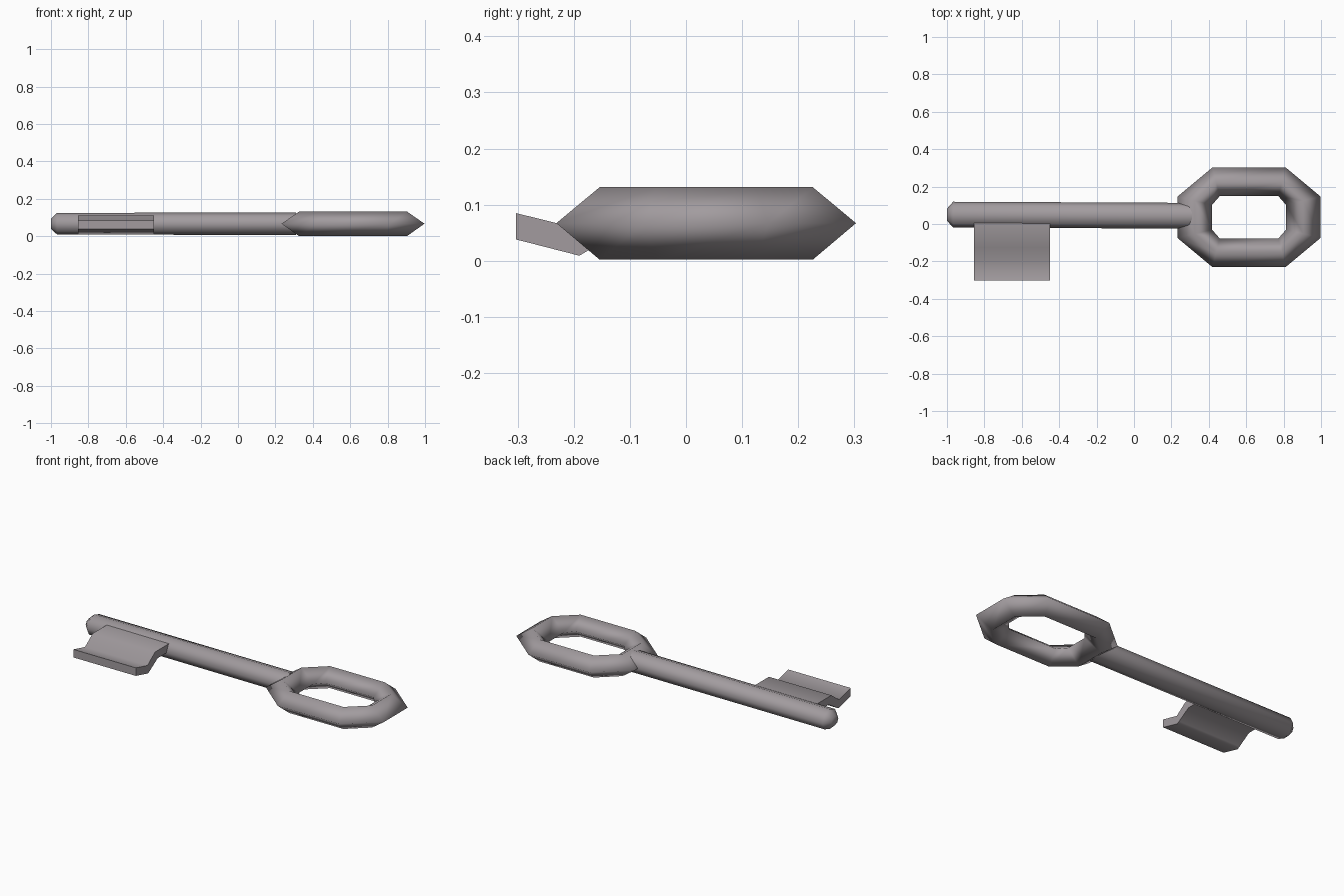
import bpy, bmesh, math

if "Cube" in bpy.data.objects:
    bpy.data.objects.remove(bpy.data.objects["Cube"])

metal = bpy.data.materials.new("dull grey metal")
metal.diffuse_color = (0.36, 0.33, 0.345, 1)
metal.use_nodes = True
metal.node_tree.nodes["Principled BSDF"].inputs["Base Color"].default_value = metal.diffuse_color


def loft(name, rings, closed=False, angle=None):
    """Skin a list of equal-length point rings; closed joins last to first."""
    bm = bmesh.new()
    vs = [[bm.verts.new(p) for p in ring] for ring in rings]
    n, m = len(rings), len(rings[0])
    for i in range(n if closed else n - 1):
        a, b = vs[i], vs[(i + 1) % n]
        for j in range(m):
            k = (j + 1) % m
            bm.faces.new((a[j], a[k], b[k], b[j]))
    if not closed:
        bm.faces.new(vs[0])
        bm.faces.new(vs[-1])
    bmesh.ops.recalc_face_normals(bm, faces=bm.faces)
    me = bpy.data.meshes.new(name)
    bm.to_mesh(me)
    bm.free()
    me.materials.append(metal)
    ob = bpy.data.objects.new(name, me)
    bpy.context.collection.objects.link(ob)
    bpy.ops.object.select_all(action='DESELECT')
    ob.select_set(True)
    bpy.context.view_layer.objects.active = ob
    if angle is None:
        bpy.ops.object.shade_smooth()
    else:
        bpy.ops.object.shade_smooth_by_angle(angle=math.radians(angle))
    return ob


# Bow: eight-sided oval ring with a diamond section
def octagon(ax, ay, bx, by, z):
    """Corners (ax, ay) on long sides, (bx, by) on the ends."""
    quarter = [(bx, by), (ax, ay), (-ax, ay), (-bx, by)]
    pts = quarter + [(-x, -y) for x, y in quarter]
    return [(0.615 + x, 0.036 + y, z) for x, y in pts]


outer = octagon(0.195, 0.267, 0.382, 0.111, 0.067)
top = octagon(0.176, 0.190, 0.290, 0.088, 0.131)
inner = octagon(0.157, 0.113, 0.198, 0.066, 0.067)
bottom = octagon(0.176, 0.190, 0.290, 0.088, 0.002)
loft("bow_ring", [outer, top, inner, bottom], closed=True)


# Shaft: eight-sided rod with a blunt chamfered tip
def section(x, cy, ry, rz):
    return [(x, cy + ry * math.cos(i * math.pi / 4),
             0.067 + rz * math.sin(i * math.pi / 4)) for i in range(8)]


loft("shaft", [section(-1.0, 0.05, 0.032, 0.027),
               section(-0.967, 0.05, 0.069, 0.058),
               section(0.31, 0.044, 0.069, 0.060)], angle=60)

# Bit: bent plate, a Z-shaped profile swept along the shaft
profile = [(-0.303, 0.085), (-0.195, 0.058), (-0.125, 0.110), (0.03, 0.110),
           (0.03, 0.065), (-0.10, 0.065), (-0.175, 0.018), (-0.19, 0.009),
           (-0.303, 0.038)]
loft("bit", [[(x, y, z) for y, z in profile] for x in (-0.855, -0.45)], angle=60)
